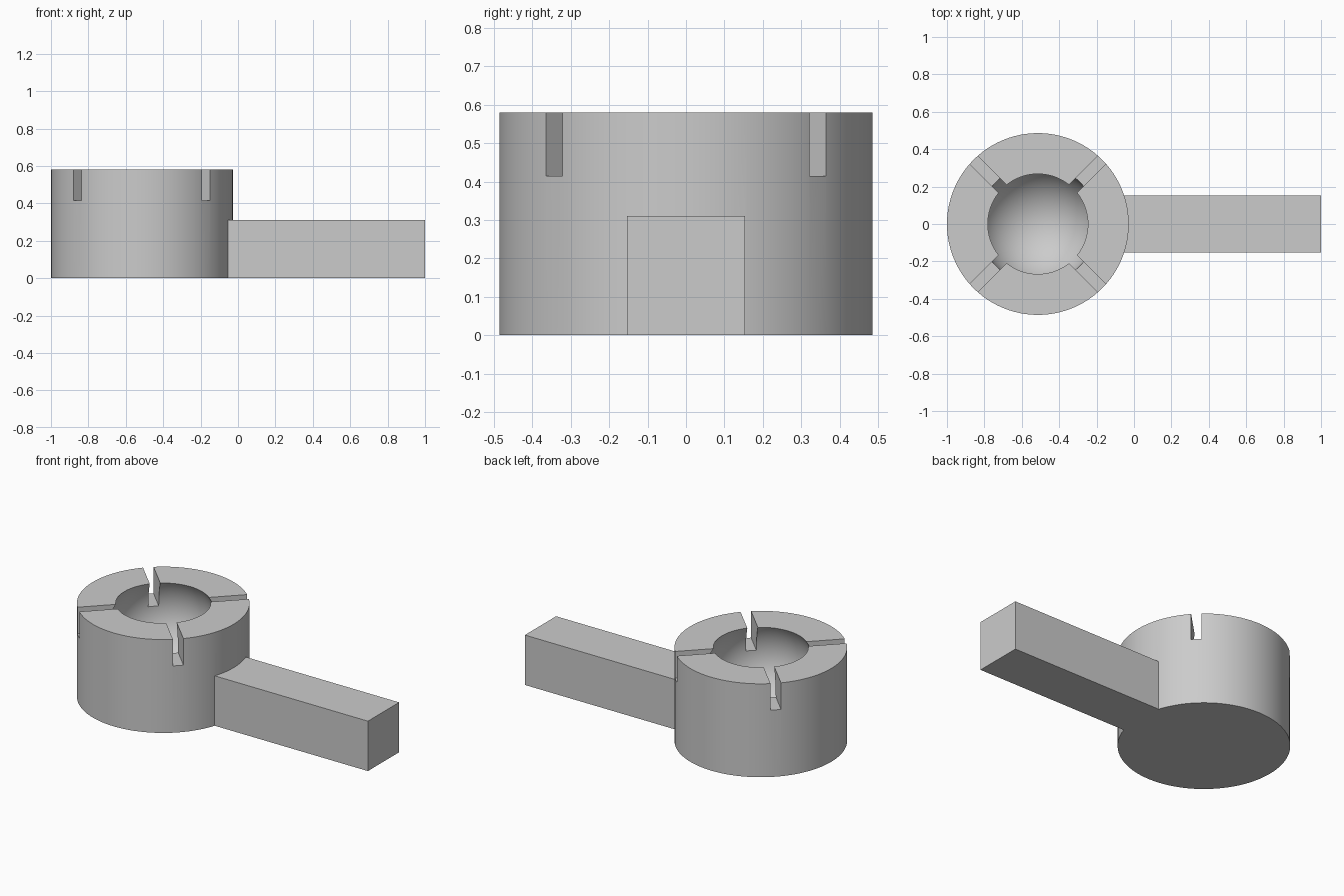
import bpy, bmesh, math
from mathutils import Matrix, Vector

if "Cube" in bpy.data.objects:
    bpy.data.objects.remove(bpy.data.objects["Cube"], do_unlink=True)

SEGMENTS = 96
CENTRE_X, RADIUS, HEIGHT = -0.514, 0.486, 0.58
BALL_R, BALL_Z = 0.317, 0.41
SLOT_WIDTH, SLOT_FLOOR = 0.06, 0.415

grey = bpy.data.materials.new("light_grey")
grey.use_nodes = True
colour = (0.6, 0.6, 0.6, 1)
grey.diffuse_color = colour
grey.node_tree.nodes["Principled BSDF"].inputs["Base Color"].default_value = colour


def make_object(name, bm):
    bmesh.ops.recalc_face_normals(bm, faces=bm.faces)
    mesh = bpy.data.meshes.new(name)
    bm.to_mesh(mesh)
    bm.free()
    mesh.materials.append(grey)
    obj = bpy.data.objects.new(name, mesh)
    bpy.context.collection.objects.link(obj)
    return obj


def box(name, low, high, turn=0):
    low, high = Vector(low), Vector(high)
    bm = bmesh.new()
    bmesh.ops.create_cube(bm, size=1)
    bmesh.ops.scale(bm, vec=high - low, verts=bm.verts)
    bmesh.ops.translate(bm, vec=(low + high) / 2, verts=bm.verts)
    pivot = Vector((CENTRE_X, 0, 0))
    bmesh.ops.rotate(bm, cent=pivot, matrix=Matrix.Rotation(turn, 3, "Z"), verts=bm.verts)
    return make_object(name, bm)


def combine(target, tool, operation):
    bpy.context.view_layer.objects.active = target
    mod = target.modifiers.new(operation.lower(), "BOOLEAN")
    mod.operation, mod.object, mod.solver = operation, tool, "EXACT"
    bpy.ops.object.modifier_apply(modifier=mod.name)
    bpy.data.objects.remove(tool, do_unlink=True)


# Round housing with a spherical socket, revolved from one profile
rim_angle = math.asin((HEIGHT - BALL_Z) / BALL_R)
profile = [(0, 0), (RADIUS, 0), (RADIUS, HEIGHT)]
steps = 32
for i in range(steps + 1):
    a = rim_angle + (-math.pi / 2 - rim_angle) * i / steps
    profile.append((max(0, BALL_R * math.cos(a)), BALL_Z + BALL_R * math.sin(a)))
bm = bmesh.new()
verts = [bm.verts.new((CENTRE_X + r, 0, z)) for r, z in profile]
edges = [bm.edges.new(pair) for pair in zip(verts, verts[1:])]
bmesh.ops.spin(bm, geom=verts + edges, cent=(CENTRE_X, 0, 0), axis=(0, 0, 1),
               angle=math.tau, steps=SEGMENTS, use_merge=True)
bmesh.ops.remove_doubles(bm, verts=bm.verts, dist=0.0001)
housing = make_object("socket_housing", bm)

# Two diagonal bars cut the four rim slots
for turn in (math.pi / 4, -math.pi / 4):
    cutter = box("slot_cutter", (CENTRE_X - 0.7, -SLOT_WIDTH / 2, SLOT_FLOOR),
                 (CENTRE_X + 0.7, SLOT_WIDTH / 2, HEIGHT + 0.1), turn)
    combine(housing, cutter, "DIFFERENCE")

# Square arm joined to the housing
arm = box("arm", (-0.12, -0.153, 0), (1, 0.153, 0.31))
combine(housing, arm, "UNION")
housing.name = "socket_with_arm"

bpy.ops.object.select_all(action="DESELECT")
housing.select_set(True)
bpy.context.view_layer.objects.active = housing
bpy.ops.object.shade_smooth_by_angle(angle=math.radians(30))
